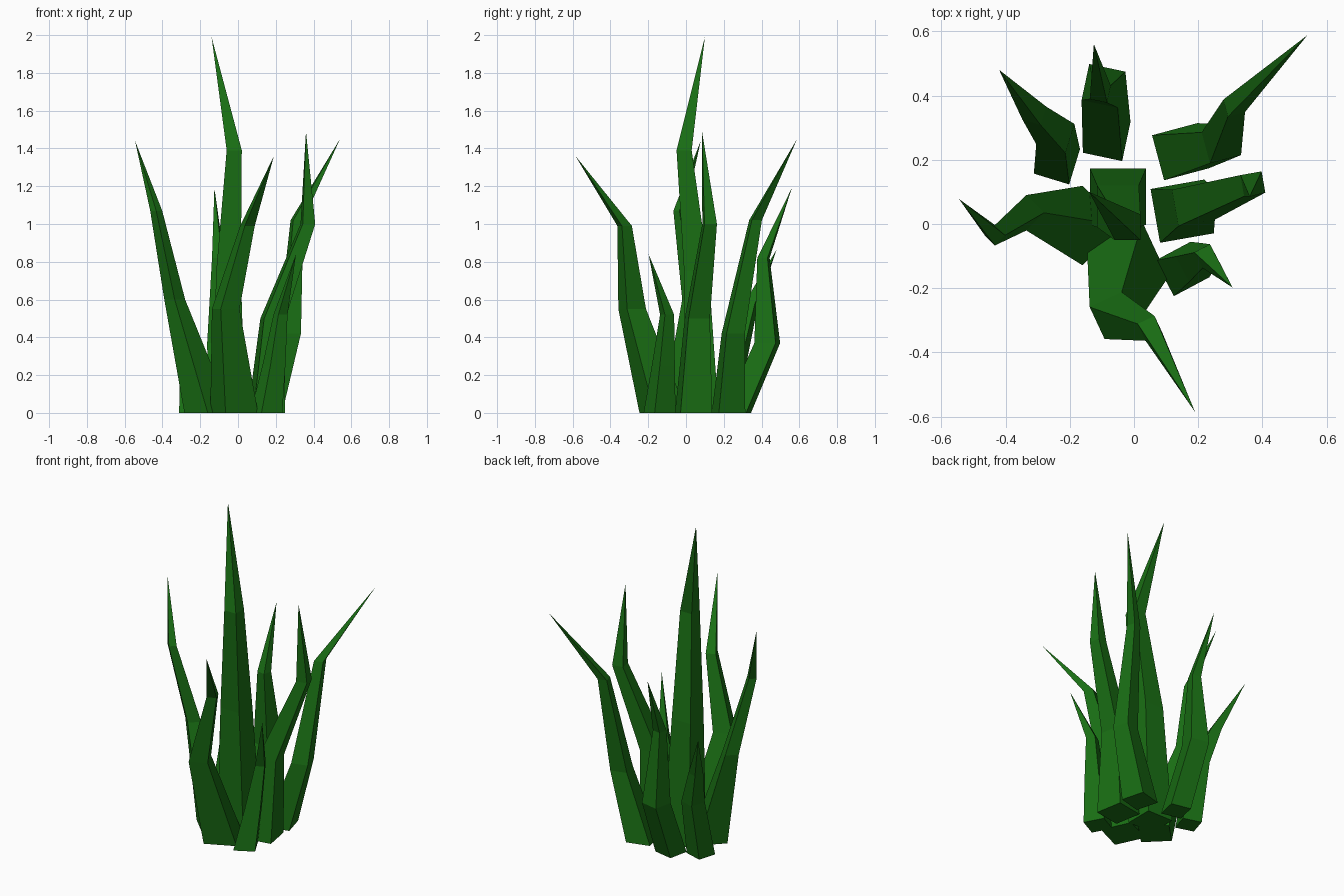
import bpy, bmesh, math

green = bpy.data.materials.new("grass_green")
green.diffuse_color = (0.01, 0.16, 0.007, 1)


def blade(name, angle, base, lower, upper, tip):
    """Four-sided blade: square rings given as (x, y, z, side), ending in a point."""
    bm = bmesh.new()
    rings = []
    for x, y, z, side in (base, lower, upper):
        r = side / math.sqrt(2)
        turns = [math.radians(angle + 45 + 90 * i) for i in range(4)]
        rings.append([bm.verts.new((x + r * math.cos(a), y + r * math.sin(a), z)) for a in turns])
    point = bm.verts.new(tip)
    bm.faces.new(rings[0][::-1])
    for i in range(4):
        j = (i + 1) % 4
        for a, b in zip(rings, rings[1:]):
            bm.faces.new((a[i], a[j], b[j], b[i]))
        bm.faces.new((rings[-1][i], rings[-1][j], point))
    mesh = bpy.data.meshes.new(name)
    bm.to_mesh(mesh)
    bm.free()
    mesh.materials.append(green)
    bpy.context.collection.objects.link(bpy.data.objects.new(name, mesh))


# Tall blade in the middle
blade("center_blade", 0, (-0.05, 0.085, 0, 0.175), (-0.05, 0.055, 0.75, 0.13),
      (-0.02, -0.01, 1.39, 0.08), (-0.14, 0.10, 1.99))
# Blades around it
blade("front_blade", 25, (-0.02, -0.12, 0, 0.19), (-0.065, -0.285, 0.55, 0.11),
      (0.05, -0.325, 0.99, 0.058), (0.19, -0.585, 1.36))
blade("left_blade", 45, (-0.16, -0.005, 0, 0.175), (-0.335, 0.035, 0.6, 0.078),
      (-0.433, -0.035, 1.07, 0.045), (-0.545, 0.078, 1.44))
blade("back_left_blade", -17, (-0.24, 0.195, 0, 0.115), (-0.245, 0.28, 0.36, 0.095),
      (-0.31, 0.345, 0.58, 0.06), (-0.42, 0.48, 0.865))
blade("back_blade", -12, (-0.085, 0.27, 0, 0.125), (-0.095, 0.43, 0.37, 0.115),
      (-0.105, 0.41, 0.82, 0.055), (-0.125, 0.56, 1.19))
blade("back_right_blade", 15, (0.145, 0.225, 0, 0.145), (0.272, 0.25, 0.42, 0.1),
      (0.312, 0.368, 1.02, 0.055), (0.54, 0.588, 1.45))
blade("right_blade", 10, (0.15, 0.04, 0, 0.17), (0.185, 0.06, 0.5, 0.115),
      (0.37, 0.125, 1.0, 0.067), (0.36, 0.085, 1.49))
blade("front_right_blade", 28, (0.15, -0.14, 0, 0.125), (0.19, -0.12, 0.25, 0.09),
      (0.225, -0.1, 0.52, 0.055), (0.307, -0.198, 0.84))
